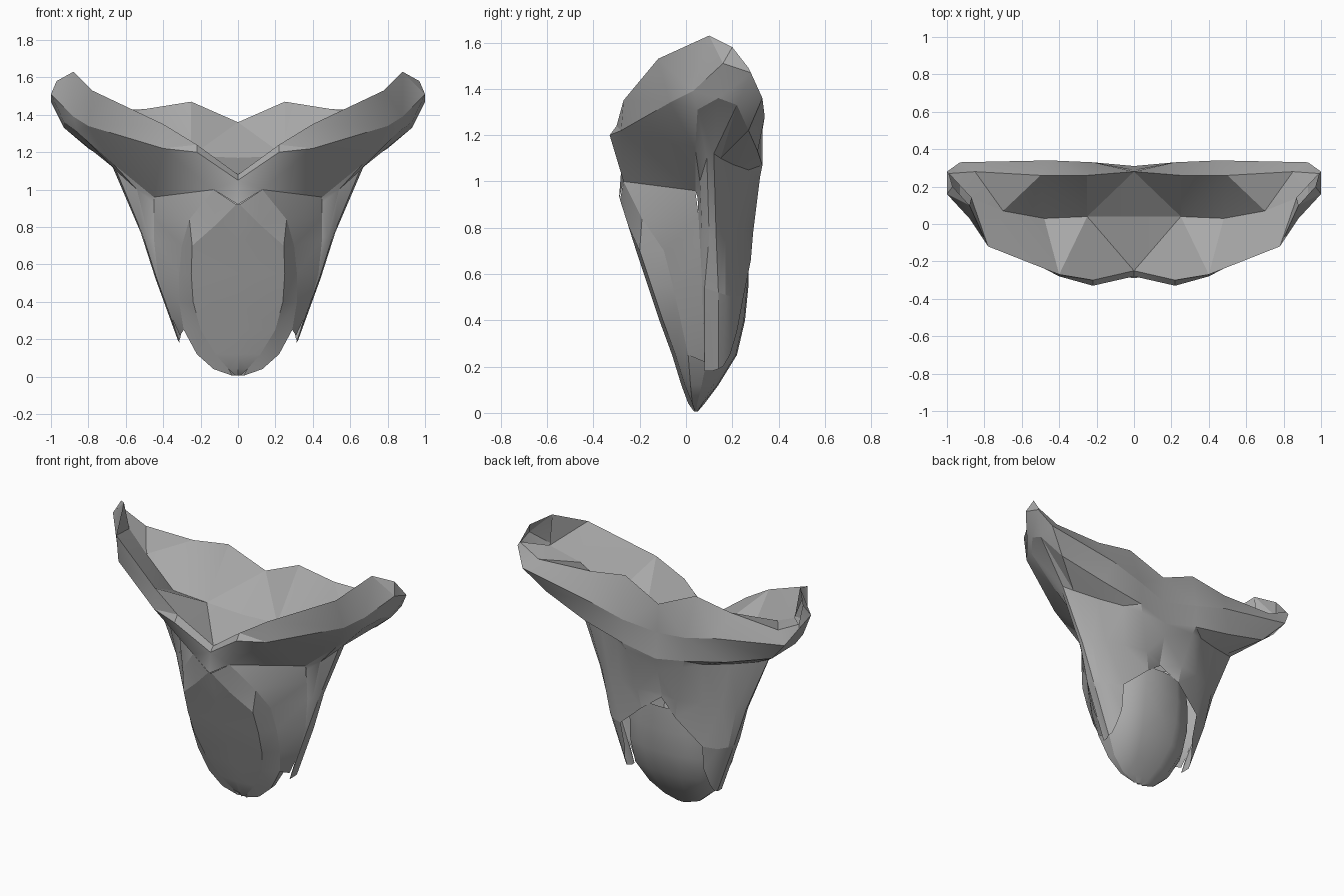
import bpy
import bmesh
from mathutils import Vector

old = bpy.data.objects.get("Cube")
if old:
    bpy.data.objects.remove(old, do_unlink=True)

# Single cloth colour
cloth = bpy.data.materials.new("grey_cloth")
cloth.use_nodes = True
GREY = (.4, .4, .4, 1)
cloth.diffuse_color = GREY
cloth.node_tree.nodes["Principled BSDF"].inputs["Base Color"].default_value = GREY


def finish(name, bm, angle):
    """Mirror the half mesh across x, weld the seam and shade it."""
    half = bm.verts[:] + bm.edges[:] + bm.faces[:]
    copy = bmesh.ops.duplicate(bm, geom=half)["geom"]
    copied_verts = [g for g in copy if isinstance(g, bmesh.types.BMVert)]
    copied_faces = [g for g in copy if isinstance(g, bmesh.types.BMFace)]
    for v in copied_verts:
        v.co.x = -v.co.x
    bmesh.ops.reverse_faces(bm, faces=copied_faces)
    bmesh.ops.remove_doubles(bm, verts=bm.verts[:], dist=.002)
    bmesh.ops.triangulate(bm, faces=bm.faces[:])
    mesh = bpy.data.meshes.new(name)
    bm.to_mesh(mesh)
    bm.free()
    mesh.materials.append(cloth)
    obj = bpy.data.objects.new(name, mesh)
    bpy.context.collection.objects.link(obj)
    bpy.ops.object.select_all(action="DESELECT")
    obj.select_set(True)
    bpy.context.view_layer.objects.active = obj
    bpy.ops.object.shade_smooth_by_angle(angle=angle)
    return obj


def sheet(name, rows, angle=.5):
    """Skin neighbouring rows of points, running from the top row down."""
    bm = bmesh.new()
    grid = [[bm.verts.new(Vector(p)) for p in row] for row in rows]
    for upper, lower in zip(grid, grid[1:]):
        for i in range(len(upper) - 1):
            bm.faces.new((upper[i], lower[i], lower[i + 1], upper[i + 1]))
    return finish(name, bm, angle)


# Waist rows: front centre, out to the hip tip, round to back centre
rim = [(0, -.25, 1.08), (.22, -.3, 1.24), (.4, -.27, 1.35), (.78, -.12, 1.53),
       (.88, .1, 1.63), (.97, .2, 1.58), (.99, .27, 1.49), (.85, .28, 1.42),
       (.5, .26, 1.43), (.25, .26, 1.47), (0, .28, 1.36)]
band = [(0, -.28, 1.05), (.22, -.33, 1.2), (.4, -.28, 1.22), (.8, -.07, 1.34),
        (.88, .03, 1.39), (1, .16, 1.51), (1, .28, 1.47), (.93, .33, 1.36),
        (.45, .34, 1.28), (.22, .33, 1.22), (0, .29, 1.18)]
crease = [(0, -.29, .92), (.13, -.27, 1), (.45, .04, .96), (.67, .04, 1.14),
          (.86, .05, 1.31), (.93, .14, 1.36), (.93, .22, 1.33), (.8, .27, 1.22),
          (.5, .31, 1.13), (.22, .33, 1.07), (0, .31, 1.02)]
sheet("waist_band", [rim, band])
sheet("hip_wings", [band, crease])

# Shallow lining that closes the waist, sagging along its middle line
sag = [(0, .04, 1.17), (.25, .04, 1.18), (.48, .03, 1.2),
       (.7, .07, 1.36), (.87, .14, 1.45)]
sheet("front_lining", [rim[:5], sag], .3)
sheet("back_lining", [sag, rim[:5:-1]], .3)

# Side and back panel below the wings, from leg opening to back centre
under_wing = [(.45, .05, .93), (.54, .06, 1), (.65, .09, 1.1), (.67, .12, 1.12),
              (.61, .15, 1.1), (.46, .21, 1.07), (.31, .27, 1.05),
              (.2, .32, 1.02), (0, .29, .94)]
thigh = [(.45, .06, .74), (.48, .07, .75), (.51, .1, .76), (.52, .13, .77),
         (.48, .17, .78), (.4, .21, .79), (.29, .25, .79),
         (.14, .29, .78), (0, .25, .78)]
low_thigh = [(.43, .07, .55), (.44, .08, .54), (.44, .11, .53), (.44, .14, .52),
             (.42, .17, .51), (.37, .21, .5), (.29, .25, .51),
             (.12, .28, .66), (0, .25, .75)]
sheet("side_panels", [crease[2:], under_wing, thigh, low_thigh])

# Hanging points at the bottom of each side panel
tip = [(.31, .08, .18), (.31, .09, .18), (.31, .11, .18), (.32, .14, .19),
       (.31, .16, .2), (.3, .19, .25), (.28, .22, .35)]
sheet("side_tails", [low_thigh[:7], tip])

# Pouch levels: height, half width, flat panel half width, front y, back y
levels = [(.7, .3, .245, -.215, .27), (.55, .315, .25, -.165, .27),
          (.4, .315, .24, -.115, .255), (.25, .29, .2, -.06, .22),
          (.12, .22, .12, -.02, .14), (.04, .13, .05, .01, .08),
          (.005, .03, .015, .035, .05)]
front_rows, wall_rows, base_rows, seat_rows = [], [], [], []
for z, wide, flat, front, back in levels:
    middle = front + (back - front) * .55
    panel_edge = (flat, front + .015, z)
    lip = (wide, front + (middle - front) * .45, z)
    side = (wide * .98, middle, z)
    front_rows.append([(0, front, z), panel_edge])
    wall_rows.append([panel_edge, lip])
    if z < .3:
        base_rows.append([lip, side])
    seat_rows.append([side, (wide * .8, middle + (back - middle) * .7, z),
                      (wide * .4, back - .005, z), (0, back, z)])

# Front panel with the collar that wraps it
peak = [(0, -.285, .92), (.01, -.285, .92)]
shoulder = [(0, -.25, .81), (.12, -.25, .81)]
collar = [[peak[1], crease[1]], [shoulder[1], (.26, -.19, .84)]]
sheet("front_panel", [peak, shoulder] + front_rows)
sheet("pouch_walls", collar + wall_rows)
sheet("pouch_base", base_rows)
sheet("pouch_seat", seat_rows, 1)

# Groin cloth joining the pouch lip to the front edge of each side panel
leg_edge = [crease[2], (.45, .055, .85), thigh[0], low_thigh[0],
            (.38, .075, .37), (.31, .08, .22)]
lip_edge = [row[1] for row in (collar + wall_rows)[:6]]
sheet("groin_cloth", [[a, b] for a, b in zip(lip_edge, leg_edge)], 1)
